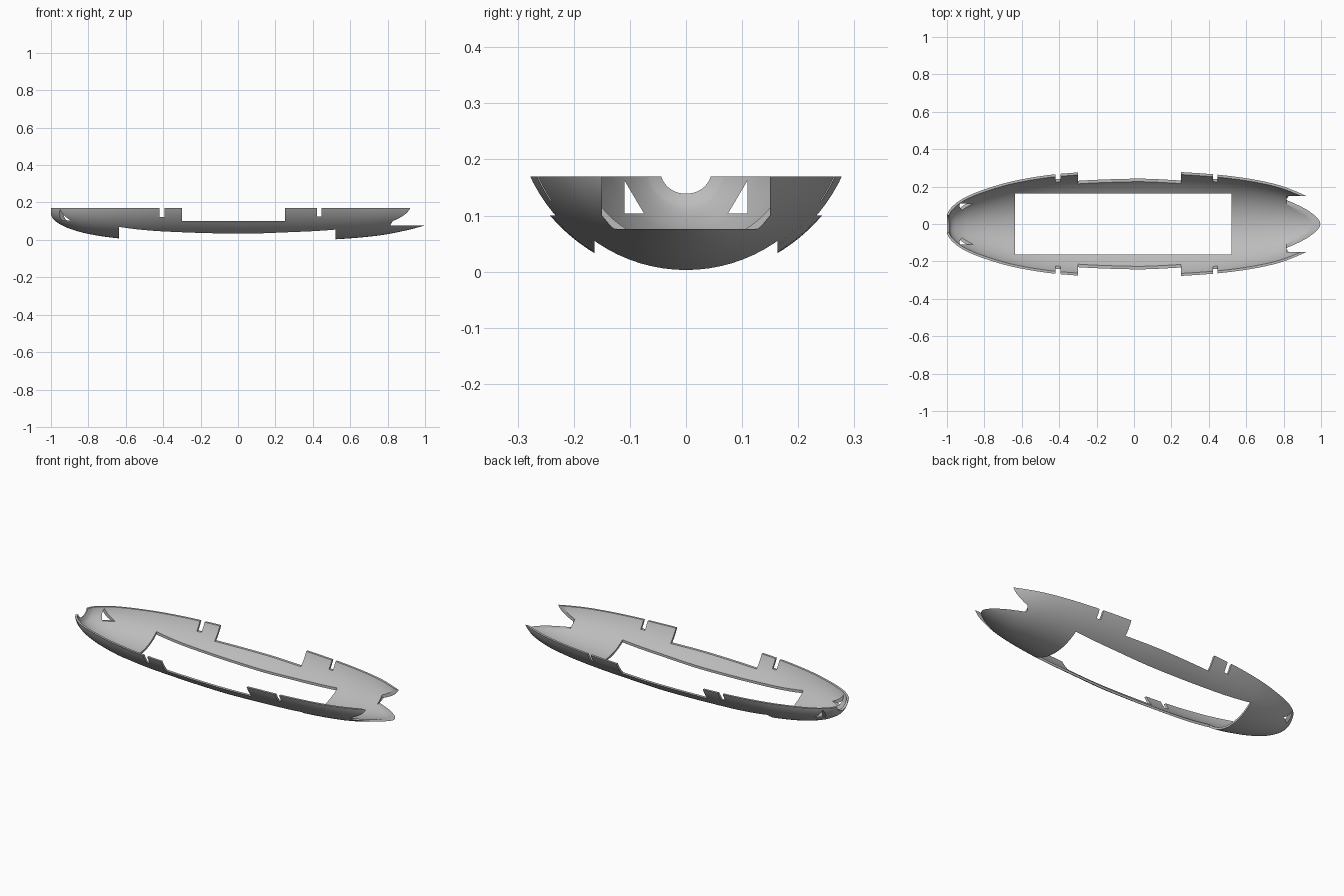
import bpy, bmesh, math
from mathutils import Vector

if "Cube" in bpy.data.objects:
    bpy.data.objects.remove(bpy.data.objects["Cube"], do_unlink=True)

RIM = 0.17      # height of the flat top rim
WALL = 0.012    # shell thickness

grey = bpy.data.materials.new("plain grey")
grey.use_nodes = True
colour = (0.5, 0.5, 0.5, 1)
grey.diffuse_color = colour
grey.node_tree.nodes["Principled BSDF"].inputs["Base Color"].default_value = colour

# Hull stations: position along the hull, keel height, half width at the rim
STATIONS = [(-1, .133, .05), (-.985, .108, .078), (-.95, .083, .112), (-.9, .06, .144),
            (-.8, .032, .185), (-.635, .008, .232), (-.4, -.004, .268), (0, -.012, .288),
            (.25, -.007, .278), (.52, .003, .256), (.75, .023, .215), (.9, .051, .16),
            (1, .077, .105)]


def new_object(name, bm):
    mesh = bpy.data.meshes.new(name)
    bm.to_mesh(mesh)
    bm.free()
    obj = bpy.data.objects.new(name, mesh)
    bpy.context.collection.objects.link(obj)
    return obj


def spline(points, steps):
    """Smooth curve through the points, with slopes scaled to uneven spacing."""
    pts = [Vector(p) for p in points]
    last = len(pts) - 1
    slopes = []
    for i in range(last + 1):
        a, b = pts[max(i - 1, 0)], pts[min(i + 1, last)]
        slopes.append((b - a) / (b.x - a.x))
    out = []
    for i in range(last):
        p, q = pts[i], pts[i + 1]
        d = q.x - p.x
        for k in range(steps):
            t = k / steps
            s = t * t * (3 - 2 * t)
            out.append(p.lerp(q, s) + slopes[i] * d * t * (1 - t) ** 2
                       - slopes[i + 1] * d * t * t * (1 - t))
    return out + [pts[-1]]


def section(x, keel, half, count=32):
    """Elliptical arc that passes through the keel and both rim points."""
    centre = 0.18 + 0.13 * (1 - x * x)
    depth = centre - keel
    width = half / math.sqrt(1 - ((centre - RIM) / depth) ** 2)
    top = math.acos((centre - RIM - 0.008) / depth)
    for k in range(count + 1):
        a = top * (2 * k / count - 1)
        yield (x, width * math.sin(a), centre - depth * math.cos(a))


def prism(points, axis, low, high):
    """Cutter: a y-z profile extruded along x, or an x-z profile along y."""
    bm = bmesh.new()
    place = (lambda u, v, w: (w, u, v)) if axis == "x" else (lambda u, v, w: (u, w, v))
    face = bm.faces.new([bm.verts.new(place(u, v, low)) for u, v in points])
    ext = bmesh.ops.extrude_face_region(bm, geom=[face])
    moved = [g for g in ext["geom"] if isinstance(g, bmesh.types.BMVert)]
    bmesh.ops.translate(bm, verts=moved, vec=place(0, 0, high - low))
    bmesh.ops.recalc_face_normals(bm, faces=bm.faces)
    obj = new_object("cutter", bm)
    obj.hide_render = True
    return obj


def rect(u0, v0, u1, v1):
    return [(u0, v0), (u1, v0), (u1, v1), (u0, v1)]


# Hull shell
bm = bmesh.new()
rings = [[bm.verts.new(p) for p in section(*s)] for s in spline(STATIONS, 5)]
for r0, r1 in zip(rings, rings[1:]):
    for k in range(len(r0) - 1):
        bm.faces.new((r0[k], r0[k + 1], r1[k + 1], r1[k]))
bm.normal_update()
if sum(f.normal.z for f in bm.faces) > 0:
    bmesh.ops.reverse_faces(bm, faces=bm.faces)
hull = new_object("hull_shell", bm)
hull.data.materials.append(grey)
solid = hull.modifiers.new("thickness", "SOLIDIFY")
solid.thickness = WALL
solid.offset = -1

# Openings
triangle = [(.11, .163), (.11, .104), (.075, .104)]
circle = [(.047 * math.cos(i * math.tau / 32), .189 + .047 * math.sin(i * math.tau / 32))
          for i in range(32)]
tail = [(-.13, .076), (.13, .076), (.15, .1), (.15, .4), (-.15, .4), (-.15, .1)]
cutters = [
    prism(rect(-2, RIM, 2, .5), "y", -1, 1),              # flat rim
    prism(rect(-.635, -.2, .52, .09), "y", -.163, .163),  # bottom window
    prism(rect(-.3, .1, .25, .4), "y", -1, 1),            # lowered sides
    prism(rect(-.42, .122, -.392, .4), "y", -1, 1),       # rim slots
    prism(rect(.422, .126, .447, .4), "y", -1, 1),
    prism(tail, "x", .815, 1.2),                          # tail opening
    prism(circle, "x", -1.2, -.9),                        # nose notch
    prism(triangle, "x", -1.1, -.8),                      # nose holes
    prism([(-y, z) for y, z in triangle], "x", -1.1, -.8),
]
for cutter in cutters:
    mod = hull.modifiers.new("cut", "BOOLEAN")
    mod.operation = "DIFFERENCE"
    mod.solver = "EXACT"
    mod.object = cutter

# Apply the cuts and drop the cutters
bpy.ops.object.select_all(action="DESELECT")
hull.select_set(True)
bpy.context.view_layer.objects.active = hull
for name in [m.name for m in hull.modifiers]:
    bpy.ops.object.modifier_apply(modifier=name)
for cutter in cutters:
    bpy.data.objects.remove(cutter, do_unlink=True)
bpy.ops.object.shade_smooth_by_angle(angle=math.radians(30))
